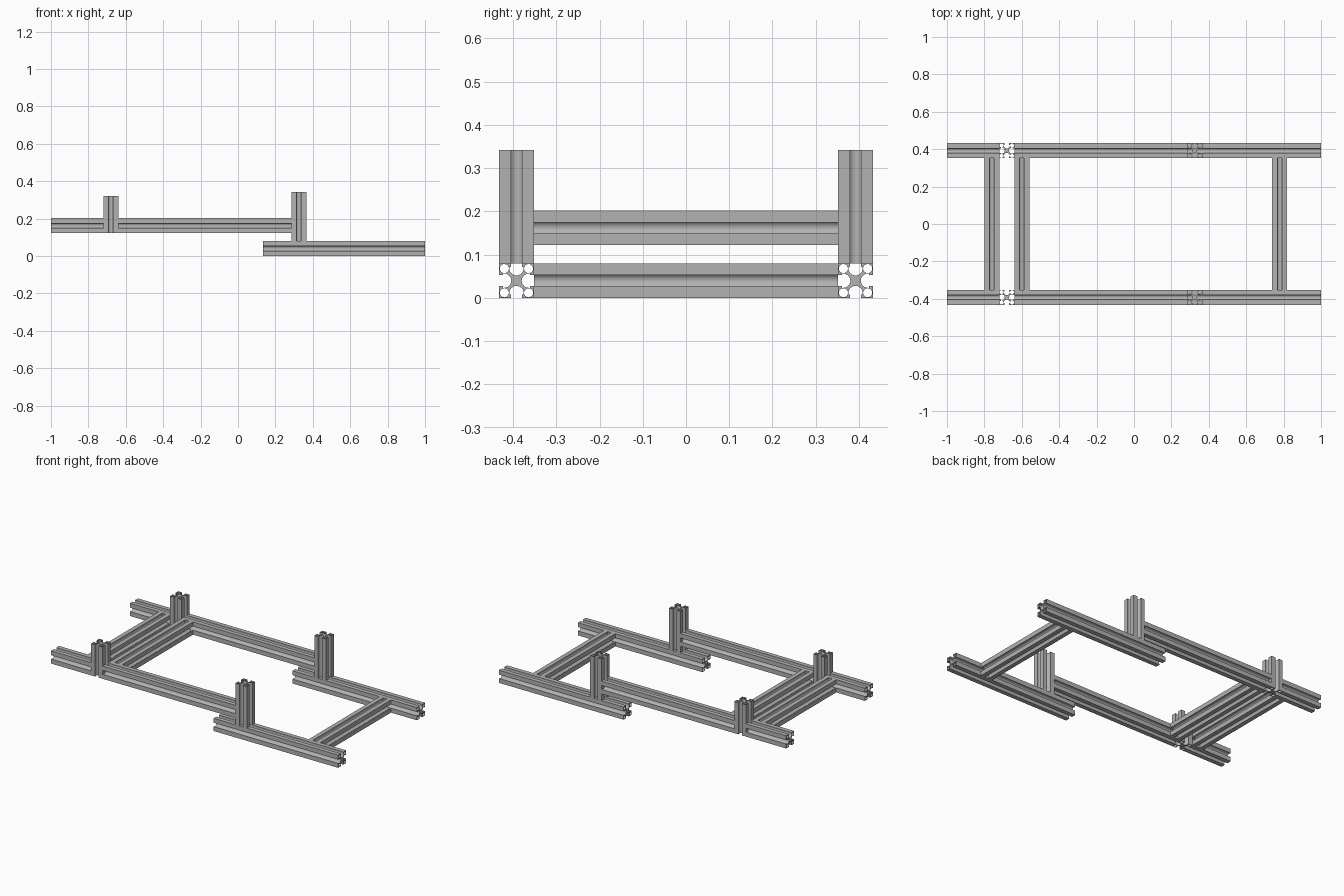
import bpy, bmesh
from math import sin, cos, pi, radians
from mathutils import Matrix, Vector

cube = bpy.data.objects.get("Cube")
if cube:
    bpy.data.objects.remove(cube, do_unlink=True)

# Brushed aluminium
metal = bpy.data.materials.new("aluminium_grey")
metal.use_nodes = True
GREY = (0.45, 0.45, 0.45, 1)
metal.diffuse_color = GREY
metal.node_tree.nodes["Principled BSDF"].inputs["Base Color"].default_value = GREY

H = 0.04         # half width of the extrusion
SLOT = 0.0125    # half width of the slot mouth
LIP = 0.0085     # thickness of the slot lip
CAV = 0.0165     # radius of the slot cavity
CAV_C = 0.0285   # cavity centre distance
HOLE = 0.0105    # corner bore radius
HOLE_C = 0.028


def section_loops():
    """Outer slotted outline plus four corner bores."""
    side = [(H, H), (SLOT, H), (SLOT, H - LIP), (CAV, H - LIP)]
    side += [(CAV * cos(a), CAV_C - CAV * sin(a)) for a in (pi * i / 12 for i in range(13))]
    side += [(-CAV, H - LIP), (-SLOT, H - LIP), (-SLOT, H)]
    outline = []
    for k in range(4):
        turn = Matrix.Rotation(k * pi / 2, 2)
        outline += [turn @ Vector(p) for p in side]
    loops = [outline]
    for sx in (-1, 1):
        for sy in (-1, 1):
            loops.append([Vector((sx * HOLE_C + HOLE * cos(a), sy * HOLE_C + HOLE * sin(a)))
                          for a in (2 * pi * i / 16 for i in range(16))])
    return loops


def bar(name, axis, start, end, u, v):
    """Slotted bar along an axis; u, v are its other two centre coordinates."""
    bm = bmesh.new()
    edges = []
    for loop in section_loops():
        vs = [bm.verts.new((p.x, p.y, 0)) for p in loop]
        edges += [bm.edges.new((a, b)) for a, b in zip(vs, vs[1:] + vs[:1])]
    bmesh.ops.triangle_fill(bm, edges=edges, use_beauty=True)
    ext = bmesh.ops.extrude_face_region(bm, geom=bm.faces[:], use_keep_orig=True)
    top = [g for g in ext["geom"] if isinstance(g, bmesh.types.BMVert)]
    bmesh.ops.translate(bm, verts=top, vec=(0, 0, end - start))
    bmesh.ops.recalc_face_normals(bm, faces=bm.faces[:])
    for vert in bm.verts:
        x, y, z = vert.co
        z += start
        # Cyclic axis swaps keep the winding
        vert.co = {"x": (z, x + u, y + v), "y": (y + u, z, x + v), "z": (x + u, y + v, z)}[axis]
    mesh = bpy.data.meshes.new(name)
    bm.to_mesh(mesh)
    bm.free()
    mesh.materials.append(metal)
    mesh.shade_smooth()
    mesh.set_sharp_from_angle(angle=radians(30))
    obj = bpy.data.objects.new(name, mesh)
    bpy.context.collection.objects.link(obj)


RAIL_Y = 0.392
LOW_Z, HIGH_Z = H, 0.162
POST_A, POST_B = -0.68, 0.325
INNER = RAIL_Y - H

# Side rails and posts, mirrored left and right of the frame
for label, s in (("front", -1), ("back", 1)):
    y = s * RAIL_Y
    bar(label + "_lower_rail", "x", 0.133, 1.0, y, LOW_Z)
    bar(label + "_upper_rail", "x", POST_A + H, POST_B - H, y, HIGH_Z)
    bar(label + "_upper_rail_stub", "x", -1.0, POST_A - H, y, HIGH_Z)
    bar(label + "_short_post", "z", HIGH_Z - H, 0.322, POST_A, y)
    bar(label + "_tall_post", "z", 2 * H, 0.342, POST_B, y)

# Cross beams
bar("lower_cross_beam", "y", -INNER, INNER, 0.779, LOW_Z)
bar("upper_cross_beam_outer", "y", -INNER, INNER, POST_A - 2 * H, HIGH_Z)
bar("upper_cross_beam_inner", "y", -INNER, INNER, POST_A + 2 * H, HIGH_Z)
